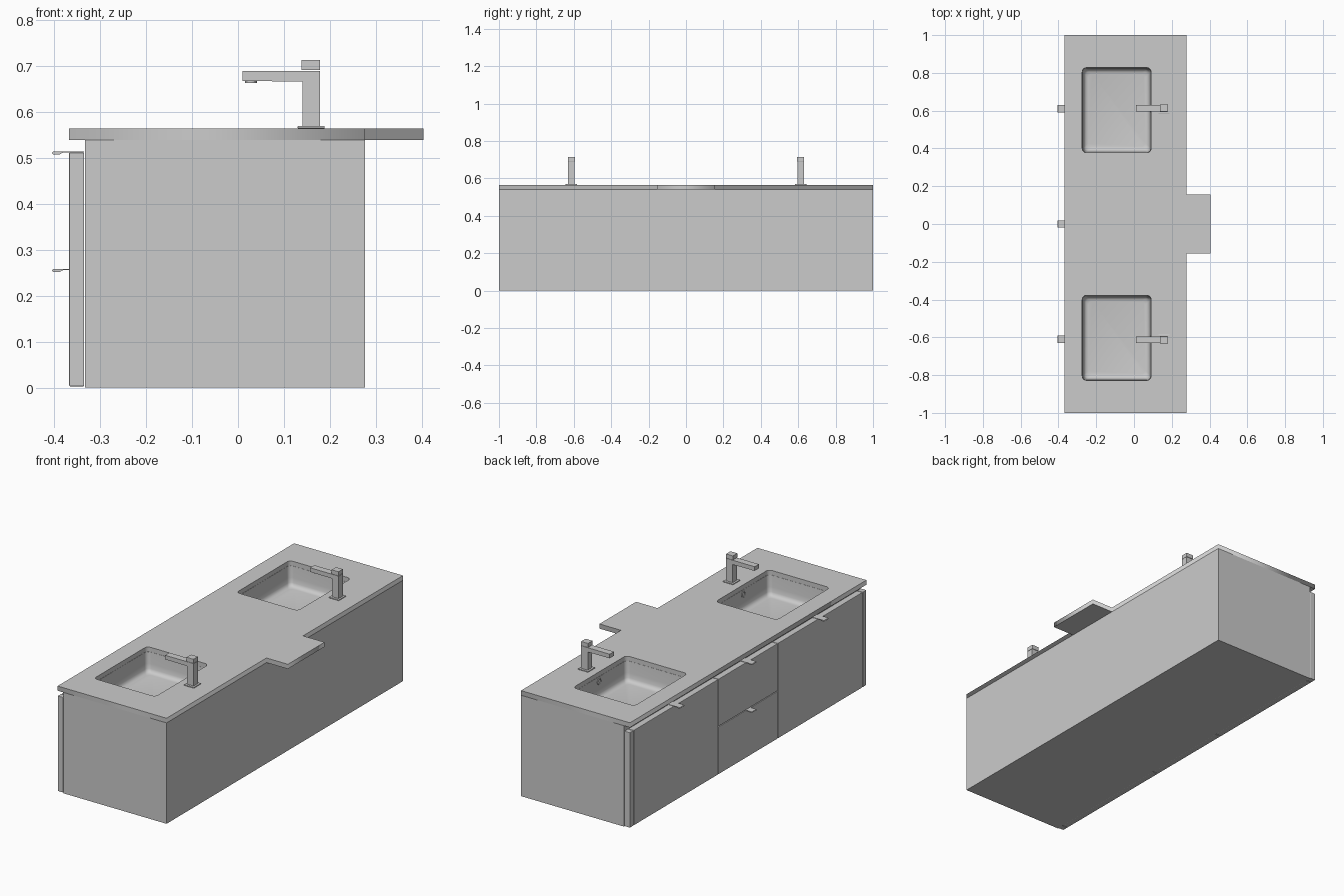
import bpy, bmesh, math
from mathutils import Matrix

if "Cube" in bpy.data.objects:
    bpy.data.objects.remove(bpy.data.objects["Cube"])


def make_object(name, bm):
    bmesh.ops.recalc_face_normals(bm, faces=bm.faces)
    mesh = bpy.data.meshes.new(name)
    bm.to_mesh(mesh)
    bm.free()
    obj = bpy.data.objects.new(name, mesh)
    bpy.context.collection.objects.link(obj)
    return obj


def activate(obj):
    bpy.ops.object.select_all(action='DESELECT')
    obj.select_set(True)
    bpy.context.view_layer.objects.active = obj


def box(name, x, y, z, bevel=0.0):
    bm = bmesh.new()
    size = Matrix.Diagonal((x[1] - x[0], y[1] - y[0], z[1] - z[0], 1))
    centre = Matrix.Translation((sum(x) / 2, sum(y) / 2, sum(z) / 2))
    bmesh.ops.create_cube(bm, size=1, matrix=centre @ size)
    obj = make_object(name, bm)
    if bevel:
        mod = obj.modifiers.new("edge_bevel", 'BEVEL')
        mod.width, mod.segments = bevel, 2
    return obj


def prism(name, profile, y0, y1):
    """Extrude an x-z profile along y."""
    bm = bmesh.new()
    face = bm.faces.new([bm.verts.new((x, y0, z)) for x, z in profile])
    new = bmesh.ops.extrude_face_region(bm, geom=[face])['geom']
    bmesh.ops.translate(bm, vec=(0, y1 - y0, 0),
                        verts=[v for v in new if isinstance(v, bmesh.types.BMVert)])
    return make_object(name, bm)


def rounded_rect(cx, cy, hx, hy, r, steps=6):
    points = []
    for k, (sx, sy) in enumerate(((1, 1), (-1, 1), (-1, -1), (1, -1))):
        for i in range(steps + 1):
            a = math.pi / 2 * (k + i / steps)
            points.append((cx + sx * (hx - r) + r * math.cos(a),
                           cy + sy * (hy - r) + r * math.sin(a)))
    return points


BASIN_X, BASIN_Y, HALF_X, HALF_Y = -0.092, 0.6025, 0.182, 0.225

# Cabinet: open-topped box, hidden under the counter
cabinet = box("cabinet", (-0.333, 0.277), (-1, 1), (0, 0.54))
bm = bmesh.new()
bm.from_mesh(cabinet.data)
bm.faces.ensure_lookup_table()
bmesh.ops.delete(bm, geom=[f for f in bm.faces if f.normal.z > 0.5], context='FACES')
bm.to_mesh(cabinet.data)
bm.free()
mod = cabinet.modifiers.new("panel_thickness", 'SOLIDIFY')
mod.thickness, mod.offset = 0.018, -1

# Countertop with rear tongue and two basin cut-outs
curve = bpy.data.curves.new("countertop", 'CURVE')
curve.dimensions, curve.fill_mode, curve.extrude = '2D', 'BOTH', 0.0125
outline = [(-0.368, -1), (0.277, -1), (0.277, -0.155), (0.404, -0.155),
           (0.404, 0.155), (0.277, 0.155), (0.277, 1), (-0.368, 1)]
holes = [rounded_rect(BASIN_X, s * BASIN_Y, HALF_X, HALF_Y, 0.022) for s in (-1, 1)]
for loop in [outline] + holes:
    spline = curve.splines.new('POLY')
    spline.points.add(len(loop) - 1)
    for p, (x, y) in zip(spline.points, loop):
        p.co = (x, y, 0, 1)
    spline.use_cyclic_u = True
counter = bpy.data.objects.new("countertop", curve)
counter.location.z = 0.5525
bpy.context.collection.objects.link(counter)
activate(counter)
bpy.ops.object.convert(target='MESH')

# Doors and filler strips on both ends
FRONT = (-0.368, -0.335)
for s, side in ((-1, "right"), (1, "left")):
    box(side + "_door", FRONT, sorted((s * 0.252, s * 0.967)), (0.003, 0.512), 0.002)
    box(side + "_filler", FRONT, sorted((s * 0.97, s * 1.0)), (0.003, 0.512), 0.002)

# Two drawers in the middle
box("lower_drawer", FRONT, (-0.249, 0.249), (0.003, 0.256), 0.002)
box("upper_drawer", FRONT, (-0.249, 0.249), (0.259, 0.512), 0.002)


# Edge pulls with a folded lip
def pull(name, y, z):
    profile = [(-0.335, 0.0), (-0.335, 0.002), (-0.403, 0.002), (-0.406, -0.001),
               (-0.403, -0.004), (-0.388, -0.004), (-0.384, -0.001), (-0.380, 0.0)]
    prism(name, [(px, pz + z) for px, pz in profile], y - 0.019, y + 0.019)


for name, y, z in (("right_door_pull", -0.61, 0.512), ("left_door_pull", 0.61, 0.512),
                   ("upper_drawer_pull", 0, 0.512), ("lower_drawer_pull", 0, 0.256)):
    pull(name, y, z)

for s, side in ((-1, "right"), (1, "left")):
    # Basin bowl: rounded rectangles lofted down to the floor
    bm = bmesh.new()
    rings = []
    for z, inset in ((0.54, -0.004), (0.54, 0.001), (0.48, 0.005), (0.455, 0.008),
                     (0.445, 0.012), (0.438, 0.020), (0.435, 0.032)):
        pts = rounded_rect(BASIN_X, s * BASIN_Y, HALF_X - inset, HALF_Y - inset, 0.022)
        rings.append([bm.verts.new((x, y, z)) for x, y in pts])
    n = len(rings[0])
    for a, b in zip(rings, rings[1:]):
        for i in range(n):
            bm.faces.new((a[i], a[(i + 1) % n], b[(i + 1) % n], b[i]))
    bm.faces.new(rings[-1])
    basin = make_object(side + "_basin", bm)
    activate(basin)
    bpy.ops.object.shade_smooth_by_angle(angle=math.radians(35))

    # Overflow ring on the rear basin wall
    bpy.ops.mesh.primitive_torus_add(major_radius=0.014, minor_radius=0.003,
                                     major_segments=24, minor_segments=8,
                                     location=(0.087, s * 0.61, 0.515),
                                     rotation=(0, math.pi / 2, 0))
    bpy.context.object.name = side + "_overflow_ring"
    bpy.ops.object.shade_smooth_by_angle()

    # Square tap: base plate, L-shaped body, lever cap, aerator
    y = s * 0.613
    box(side + "_tap_base", (0.130, 0.189), (y - 0.03, y + 0.03), (0.565, 0.570), 0.001)
    prism(side + "_tap_body", [(0.14, 0.57), (0.179, 0.57), (0.179, 0.69), (0.01, 0.69),
                               (0.01, 0.668), (0.14, 0.667)], y - 0.018, y + 0.018)
    box(side + "_tap_lever", (0.138, 0.179), (y - 0.019, y + 0.019), (0.6915, 0.714), 0.001)
    bpy.ops.mesh.primitive_cylinder_add(vertices=24, radius=0.013, depth=0.006,
                                        location=(0.028, y, 0.667))
    bpy.context.object.name = side + "_tap_aerator"
    bpy.ops.object.shade_smooth_by_angle()
